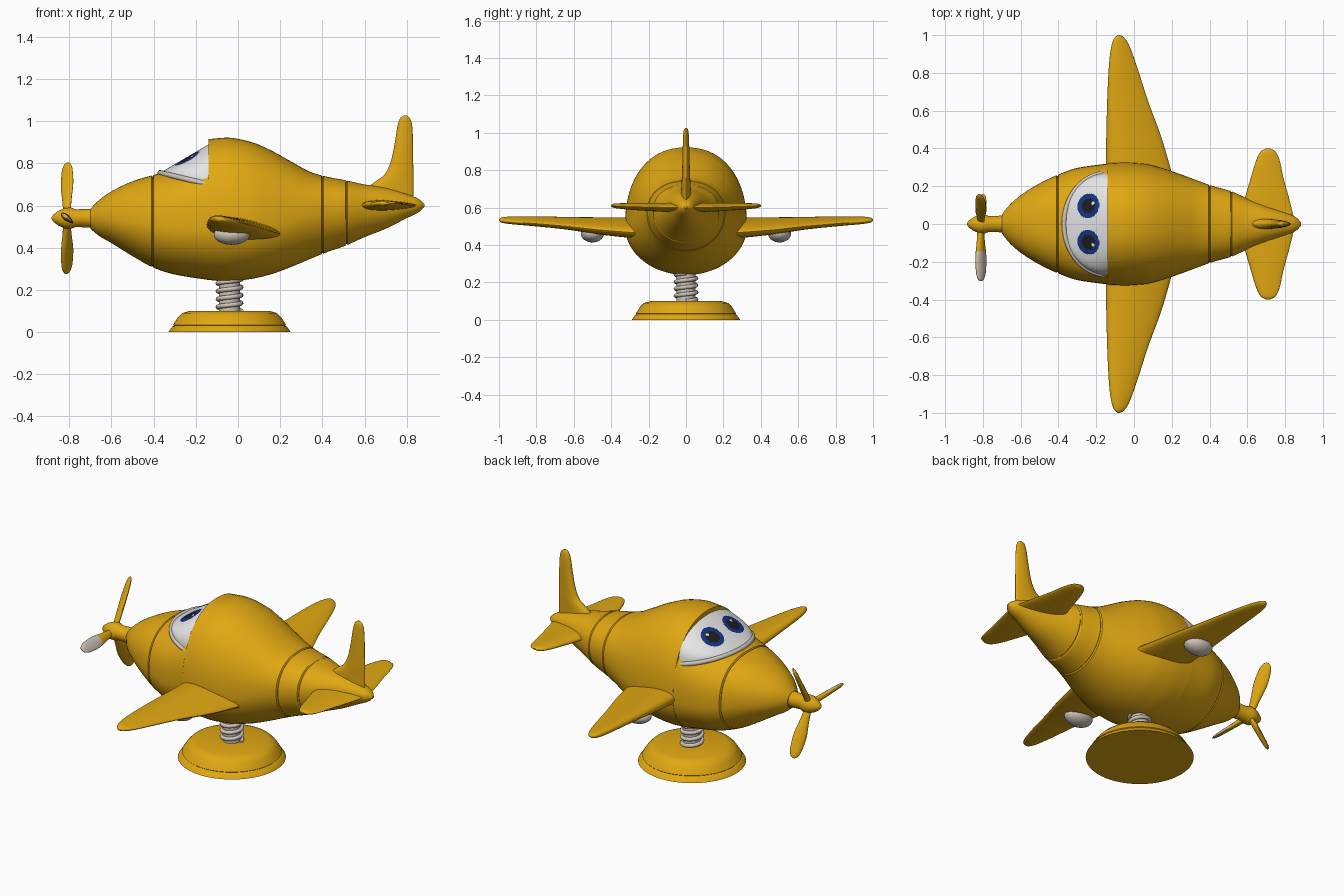
import bpy
import bmesh
from math import sin, cos, pi, radians
from mathutils import Vector

cube = bpy.data.objects.get("Cube")
if cube:
    bpy.data.objects.remove(cube)


def make_material(name, colour):
    mat = bpy.data.materials.new(name)
    mat.use_nodes = True
    mat.diffuse_color = (*colour, 1)
    mat.node_tree.nodes["Principled BSDF"].inputs["Base Color"].default_value = (*colour, 1)
    return mat


yellow = make_material("warm yellow", (0.75, 0.39, 0.006))
white = make_material("white", (0.8, 0.8, 0.8))
cream = make_material("cream grey", (0.62, 0.56, 0.49))
blue = make_material("navy blue", (0.008, 0.035, 0.22))
black = make_material("black", (0.012, 0.012, 0.012))


def interpolate(table, x):
    """Smooth monotone interpolation of table rows keyed on their first value."""
    last = len(table) - 1
    i = 0
    while i < last - 1 and x > table[i + 1][0]:
        i += 1
    step = table[i + 1][0] - table[i][0]
    t = min(max((x - table[i][0]) / step, 0), 1)

    def slope(k, c):
        return (table[k + 1][c] - table[k][c]) / (table[k + 1][0] - table[k][0])

    def tangent(k, c):
        if k in (0, last):
            return slope(min(k, last - 1), c)
        a, b = slope(k - 1, c), slope(k, c)
        return 2 * a * b / (a + b) if a * b > 0 else 0

    row = []
    for c in range(1, len(table[0])):
        p, q = table[i][c], table[i + 1][c]
        m, n = tangent(i, c) * step, tangent(i + 1, c) * step
        row.append(p + t * m + t * t * (3 * (q - p) - 2 * m - n)
                   + t ** 3 * (2 * (p - q) + m + n))
    return row


def loft(name, rings, materials, rule=None, closed=True, angle=40):
    """Skin a list of point rings; rule picks a material index for each face."""
    bm = bmesh.new()
    rows = [[bm.verts.new(p) for p in ring] for ring in rings]
    count = len(rows[0])
    for a, b in zip(rows, rows[1:]):
        for j in range(count if closed else count - 1):
            k = (j + 1) % count
            bm.faces.new((a[j], a[k], b[k], b[j]))
    if closed:
        bm.faces.new(rows[0])
        bm.faces.new(rows[-1])
    bmesh.ops.recalc_face_normals(bm, faces=bm.faces)
    if rule:
        for face in bm.faces:
            face.material_index = rule(face)
    mesh = bpy.data.meshes.new(name)
    bm.to_mesh(mesh)
    bm.free()
    obj = bpy.data.objects.new(name, mesh)
    bpy.context.collection.objects.link(obj)
    for mat in materials:
        mesh.materials.append(mat)
    bpy.ops.object.select_all(action="DESELECT")
    obj.select_set(True)
    bpy.context.view_layer.objects.active = obj
    bpy.ops.object.shade_smooth_by_angle(angle=radians(angle))
    return obj


def tube(name, points, radius, mat):
    curve = bpy.data.curves.new(name, "CURVE")
    curve.dimensions = "3D"
    curve.bevel_depth = radius
    curve.use_fill_caps = True
    spline = curve.splines.new("POLY")
    spline.points.add(len(points) - 1)
    for point, co in zip(spline.points, points):
        point.co = (*co, 1)
    curve.materials.append(mat)
    obj = bpy.data.objects.new(name, curve)
    bpy.context.collection.objects.link(obj)


def lathe(name, profile, place, mat, sides=48):
    """Revolve (along, radius) pairs; place maps (along, u, v) to a point."""
    turn = [2 * pi * k / sides for k in range(sides)]
    loft(name, [[place(h, r * cos(a), r * sin(a)) for a in turn] for h, r in profile], [mat])


def blade_surface(name, table, place, materials, rule=None, steps=28):
    """Wing-like part; table rows are span, leading edge, trailing edge, centre, thickness."""
    rings = []
    start, end = table[0][0], table[-1][0]
    for k in range(steps + 1):
        span = start + (end - start) * sin(pi / 2 * k / steps)
        lead, trail, centre, thick = interpolate(table, span)
        ring = []
        for j in range(28):
            a = 2 * pi * j / 28
            u = cos(a)
            chord = (lead + trail) / 2 + (trail - lead) / 2 * u
            ring.append(place(span, chord, centre, thick / 2 * sin(a) * (1 - 0.3 * u)))
        rings.append(ring)
    return loft(name, rings, materials, rule, angle=50)


# Fuselage: rows are x, top, bottom, half width, height of widest point
nose = [(-.7, .585, .49, .05, .54), (-.66, .625, .457, .1, .54), (-.6, .667, .422, .152, .535),
        (-.5, .715, .36, .215, .525), (-.4, .745, .305, .262, .51), (-.3, .768, .273, .297, .5),
        (-.14, .82, .247, .32, .5)]
rear = [(-.14, .915, .247, .322, .5), (-.05, .922, .24, .326, .5), (.05, .905, .25, .32, .5),
        (.15, .865, .272, .296, .51), (.25, .81, .308, .262, .53), (.35, .757, .35, .225, .56),
        (.42, .737, .378, .2, .57), (.51, .72, .41, .175, .58), (.6, .7, .45, .135, .585),
        (.7, .685, .49, .095, .595), (.8, .655, .54, .06, .6), (.86, .63, .57, .035, .6),
        (.885, .605, .595, .008, .6)]
grooves = (-.405, .4, .515)


def body_ring(table, x, power):
    top, bottom, width, mid = interpolate(table, x)
    shrink = 0.97 if any(abs(x - g) < 0.001 for g in grooves) else 1
    ring = []
    for j in range(72):
        c, s = cos(2 * pi * j / 72), sin(2 * pi * j / 72)
        e = 2 / power if s > 0 else 1
        y = width * abs(c) ** e * (1 if c > 0 else -1)
        z = (top - mid) * s ** e if s > 0 else (mid - bottom) * s
        ring.append((x, y * shrink, mid + z * shrink))
    return ring


def samples(table, steps):
    start, end = table[0][0], table[-1][0]
    xs = [start + (end - start) * k / steps for k in range(steps + 1)]
    lines = [g for g in grooves if start < g < end]
    xs = [x for x in xs if all(abs(x - g) > 0.008 for g in lines)]
    return sorted(xs + [g + d for g in lines for d in (-.005, 0, .005)])


rings = [body_ring(nose, x, 2 + 0.95 * (x + .7) / .56) for x in samples(nose, 32)]
rings += [body_ring(rear, x, 2.25) for x in samples(rear, 54)]
loft("fuselage", rings, [yellow], angle=35)

# Windshield with painted eyes
def shield_point(a, t):
    width, low, high = .27 * sin(a), .7 + .055 * cos(a), .89 - .135 * cos(a)
    return (-.14 - .23 * cos(a), width * cos(t), low + (high - low) * max(sin(t), 0) ** .8)


def eye_rule(face):
    c = face.calc_center_median()
    p = Vector((c.x, abs(c.y), c.z))
    if (p - Vector((-.222, .112, .842))).length < .013:
        return 0
    gap = (p - Vector((-.24, .096, .82))).length
    return 2 if gap < .04 else 1 if gap < .066 else 0


grid = [[shield_point(.02 + (pi / 2 - .02) * i / 90, pi * j / 140) for j in range(141)]
        for i in range(91)]
loft("windshield", grid, [white, blue, black], eye_rule, closed=False, angle=60)
rim = [shield_point(pi / 2 * i / 24, 0) for i in range(25)]
rim = rim[::-1] + [(x, -y, z) for x, y, z in rim[1:]]
tube("windshield_frame", rim, .013, cream)

# Wings, pods and tailplanes
wing = [(.2, -.15, .22, .485, .11), (.45, -.147, .148, .495, .085), (.65, -.142, .075, .508, .06),
        (.85, -.132, .01, .517, .045), (.95, -.118, -.028, .52, .036),
        (.99, -.1, -.055, .521, .024), (1, -.085, -.075, .521, .008)]
tailplane = [(.02, .56, .85, .6, .05), (.14, .588, .82, .602, .045), (.25, .62, .79, .605, .038),
             (.34, .648, .77, .608, .03), (.385, .672, .748, .61, .022), (.4, .7, .72, .61, .008)]
for label, side in (("left", 1), ("right", -1)):
    blade_surface(label + "_wing", wing,
                  lambda s, c, m, t: (c, side * s, m + t - .12 * (c - .02)), [yellow])
    blade_surface(label + "_tailplane", tailplane,
                  lambda s, c, m, t: (c, side * s, m + t), [yellow])
    pod = [(cos(pi * k / 20), max(sin(pi * k / 20), .02)) for k in range(21)]
    lathe(label + "_pod", pod,
          lambda h, u, v: (-.03 + .085 * h, side * .5 + .062 * u, .462 + .048 * v), cream, 32)

# Vertical fin
fin = [(.6, .57, .83, 0, .06), (.7, .63, .832, 0, .05), (.74, .69, .832, 0, .045),
       (.8, .722, .831, 0, .04), (.9, .744, .83, 0, .035), (.98, .757, .826, 0, .03),
       (1.015, .77, .815, 0, .022), (1.027, .785, .8, 0, .008)]
blade_surface("tail_fin", fin, lambda s, c, m, t: (c, t, s), [yellow])

# Propeller
hub = [(-.67, .045), (-.77, .042), (-.79, .05), (-.82, .049), (-.85, .036), (-.875, .018), (-.885, .003)]
lathe("spinner", hub, lambda h, u, v: (h, u, .54 + v), yellow, 32)
prop = [(.02, -.018, .018, 0, .03), (.09, -.025, .025, 0, .03), (.19, -.037, .037, 0, .026),
        (.26, -.032, .032, 0, .022), (.295, -.018, .018, 0, .015), (.303, -.006, .006, 0, .006)]
pitch = radians(40)
for number, degrees in enumerate((60, 180, 300)):
    th = radians(degrees)

    def place(s, c, m, t):
        swing = c * sin(pitch) + t * cos(pitch)
        return (-.81 + c * cos(pitch) - t * sin(pitch),
                s * cos(th) - swing * sin(th), .54 + s * sin(th) + swing * cos(th))

    def painted(face):
        n = face.normal
        return int(face.calc_center_median().y < -.14 and n.x * sin(pitch) + n.z * cos(pitch) > .3)

    blade_surface(f"propeller_blade_{number + 1}", prop, place, [yellow, cream], painted)

# Spring and round stand
stand = [(0, .29), (.026, .272), (.03, .264), (.034, .268), (.07, .245), (.09, .225), (.1, .19), (.101, .02)]
lathe("stand_base", stand, lambda h, u, v: (-.04 + u, v, h), yellow, 64)
lathe("spring_core", [(.09, .05), (.27, .05)], lambda h, u, v: (-.04 + u, v, h), cream, 32)
coil = [(-.04 + .055 * cos(2 * pi * k / 24), .055 * sin(2 * pi * k / 24), .1 + .15 * k / 96)
        for k in range(97)]
tube("spring_coil", coil, .011, cream)
